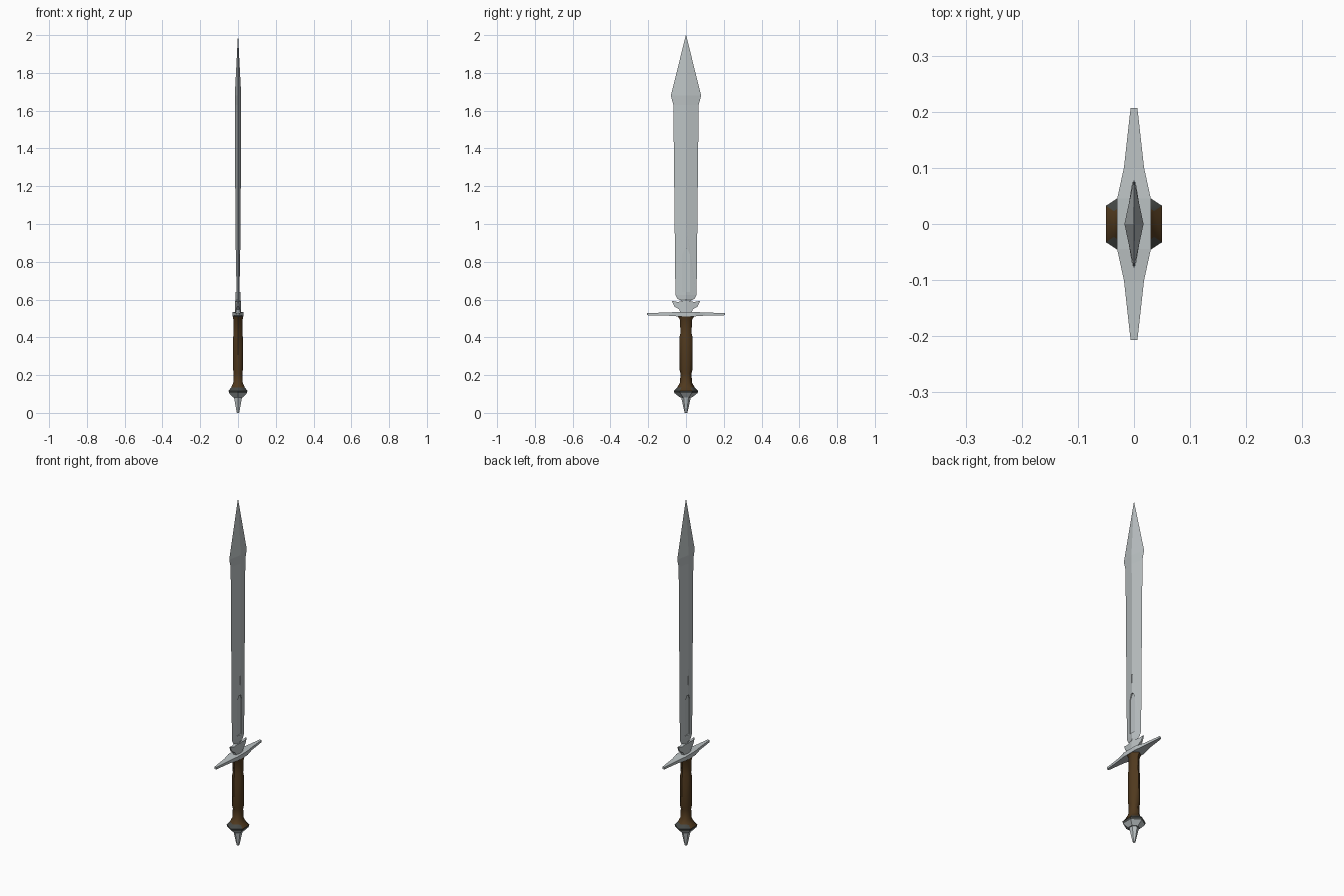
import bpy, bmesh, math

if "Cube" in bpy.data.objects:
    bpy.data.objects.remove(bpy.data.objects["Cube"])


def material(name, rgb):
    m = bpy.data.materials.new(name)
    m.diffuse_color = (*rgb, 1)
    m.use_nodes = True
    m.node_tree.nodes["Principled BSDF"].inputs["Base Color"].default_value = m.diffuse_color
    return m


steel = material("steel grey", (0.50, 0.54, 0.55))
leather = material("brown leather", (0.080, 0.041, 0.013))
iron = material("dark iron", (0.06, 0.065, 0.06))


def finish(name, bm, mat):
    bmesh.ops.remove_doubles(bm, verts=bm.verts, dist=1e-5)
    bmesh.ops.recalc_face_normals(bm, faces=bm.faces)
    me = bpy.data.meshes.new(name)
    bm.to_mesh(me)
    bm.free()
    me.materials.append(mat)
    ob = bpy.data.objects.new(name, me)
    bpy.context.collection.objects.link(ob)
    return ob


def loft(name, rings, mat):
    """Skin a list of equal-length rings and cap both ends."""
    bm = bmesh.new()
    vs = [[bm.verts.new(p) for p in r] for r in rings]
    n = len(vs[0])
    for a, b in zip(vs, vs[1:]):
        for i in range(n):
            bm.faces.new((a[i], a[(i + 1) % n], b[(i + 1) % n], b[i]))
    bm.faces.new(vs[0])
    bm.faces.new(vs[-1])
    return finish(name, bm, mat)


def smooth(ob, degrees):
    bpy.ops.object.select_all(action='DESELECT')
    ob.select_set(True)
    bpy.context.view_layer.objects.active = ob
    bpy.ops.object.shade_smooth_by_angle(angle=math.radians(degrees))


def diamond(z, hy, hx):
    return [(hx, 0, z), (0, hy, z), (-hx, 0, z), (0, -hy, z)]


def hexagon(z, hx, hy):
    """Six sides, flat towards +-x and pointed towards +-y."""
    return [(hx, hy / 2, z), (0, hy, z), (-hx, hy / 2, z),
            (-hx, -hy / 2, z), (0, -hy, z), (hx, -hy / 2, z)]


# Blade: diamond section, flared spear-like point
blade = loft("blade", [diamond(*s) for s in (
    (0.53, 0.022, 0.012), (0.594, 0.025, 0.013), (0.604, 0.045, 0.014),
    (0.625, 0.056, 0.014), (1.63, 0.067, 0.015), (1.68, 0.08, 0.017),
    (2.0, 0.0008, 0.0004))], steel)

# Recessed panel and slot cut into both blade faces
panel = [(-0.02, 0.64), (0.02, 0.64), (0.02, 0.84), (0.006, 0.87), (-0.006, 0.87), (-0.02, 0.84)]
slot = [(-0.003, 0.93), (0.003, 0.93), (0.003, 0.98), (-0.003, 0.98)]
for side in (1, -1):
    for outline, depth in ((panel, 0.006), (slot, 0.010)):
        cutter = loft("groove_cutter", [[(side * x, y, z) for y, z in outline]
                                        for x in (depth, 0.05)], steel)
        cutter.hide_render = True
        mod = blade.modifiers.new("groove", 'BOOLEAN')
        mod.operation = 'DIFFERENCE'
        mod.solver = 'EXACT'
        mod.object = cutter
        bpy.context.view_layer.objects.active = blade
        bpy.ops.object.modifier_apply(modifier=mod.name)
        bpy.data.objects.remove(cutter)

# Winged collar between guard and blade: thin towards its tips
half = [(0, 0.53), (0.03, 0.53), (0.036, 0.548), (0.062, 0.564), (0.075, 0.594),
        (0.045, 0.587), (0.02, 0.592), (0, 0.592)]
bm = bmesh.new()
for s in (1, -1):
    front, back = [[bm.verts.new((d * (0.015 - 0.16 * y), s * y, z)) for y, z in half]
                   for d in (1, -1)]
    bm.faces.new(front)
    bm.faces.new(back)
    for i in range(len(half) - 1):
        bm.faces.new((front[i], front[i + 1], back[i + 1], back[i]))
finish("blade_collar", bm, steel)

# Cross guard: flat bar tapering to both ends
guard = [(0.207, 0.006, 0.006), (0.1, 0.018, 0.008), (0.045, 0.03, 0.012)]
guard = [(-y, x, z) for y, x, z in guard] + guard[::-1]
loft("guard", [[(hx, y, 0.523 - hz), (hx, y, 0.523 + hz),
                (-hx, y, 0.523 + hz), (-hx, y, 0.523 - hz)] for y, hx, hz in guard], steel)

# Leather grip flaring into the pommel
grip = loft("grip", [hexagon(*s) for s in (
    (0.117, 0.05, 0.065), (0.135, 0.036, 0.046), (0.16, 0.025, 0.032),
    (0.21, 0.023, 0.029), (0.23, 0.026, 0.035), (0.40, 0.026, 0.035),
    (0.42, 0.023, 0.030), (0.49, 0.024, 0.031), (0.515, 0.028, 0.045))], leather)
# The slanted sides at the foot of the flare are dark metal
grip.data.materials.append(iron)
for p in grip.data.polygons:
    if p.center.z < 0.13 and abs(p.normal.y) > 0.1 and p.normal.z > -0.9:
        p.material_index = 1
smooth(grip, 65)

# Pommel with a dark rim, and spike
pommel = loft("pommel", [hexagon(*s) for s in (
    (0.082, 0.027, 0.032), (0.105, 0.047, 0.061), (0.117, 0.05, 0.065))], steel)
pommel.data.materials.append(iron)
for p in pommel.data.polygons:
    if p.center.z > 0.106:
        p.material_index = 1
loft("pommel_spike", [hexagon(*s) for s in (
    (0.0, 0.006, 0.007), (0.02, 0.010, 0.012), (0.085, 0.022, 0.026))], steel)
